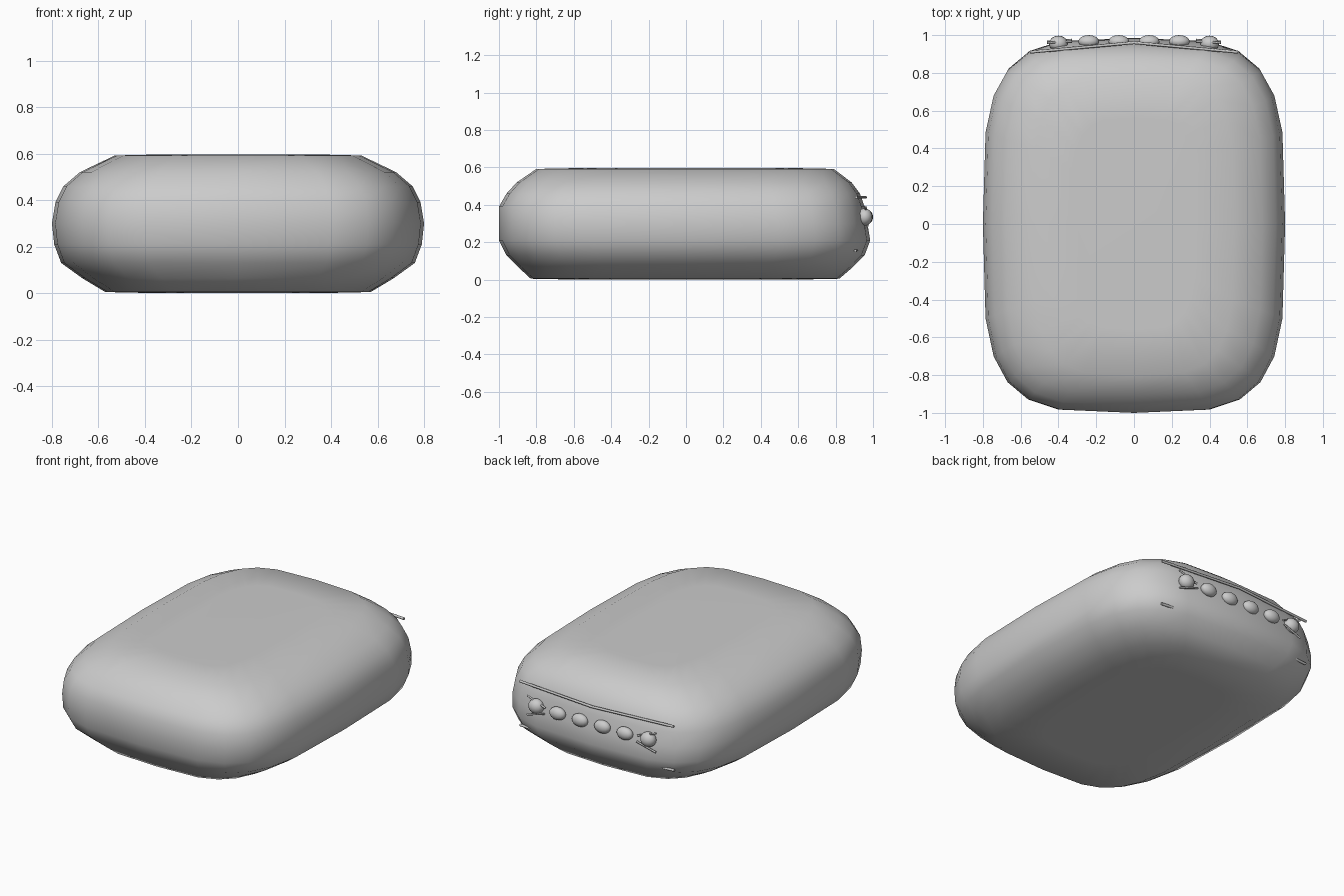
import bpy, bmesh, math
from mathutils import Vector

if "Cube" in bpy.data.objects:
    bpy.data.objects.remove(bpy.data.objects["Cube"])


def finish(name, bm):
    bmesh.ops.recalc_face_normals(bm, faces=bm.faces)
    me = bpy.data.meshes.new(name)
    bm.to_mesh(me)
    bm.free()
    for p in me.polygons:
        p.use_smooth = True
    ob = bpy.data.objects.new(name, me)
    bpy.context.collection.objects.link(ob)
    return ob


def spow(v, e):
    return math.copysign(abs(v) ** e, v)


# Cushion body: stacked rounded-rectangle rings
# (height, half width, front reach, back reach)
RINGS = [
    (0.0, 0.34, 0.58, 0.58),
    (0.005, 0.57, 0.83, 0.82),
    (0.065, 0.67, 0.895, 0.89),
    (0.13, 0.76, 0.96, 0.955),
    (0.21, 0.79, 1.0, 0.985),
    (0.30, 0.80, 1.0, 0.97),
    (0.39, 0.785, 1.0, 0.955),
    (0.46, 0.75, 0.96, 0.93),
    (0.52, 0.68, 0.905, 0.885),
    (0.592, 0.53, 0.80, 0.79),
    (0.597, 0.32, 0.56, 0.56),
]
SIDES, EXP = 24, 2 / 3.9
bm = bmesh.new()
loops = []
for z, a, front, back in RINGS:
    loop = []
    for i in range(SIDES):
        t = 2 * math.pi * i / SIDES
        s = spow(math.sin(t), EXP)
        loop.append(bm.verts.new((a * spow(math.cos(t), EXP),
                                  s * (back if s > 0 else front), z)))
    loops.append(loop)
for lo, hi in zip(loops, loops[1:]):
    for i in range(SIDES):
        j = (i + 1) % SIDES
        bm.faces.new((lo[i], lo[j], hi[j], hi[i]))
bm.faces.new(loops[0])
bm.faces.new(loops[-1])
finish("cushion_body", bm)


def rod(name, pts, r=0.008):
    cu = bpy.data.curves.new(name, 'CURVE')
    cu.dimensions = '3D'
    cu.bevel_depth = r
    cu.bevel_resolution = 1
    cu.use_fill_caps = True
    sp = cu.splines.new('POLY')
    sp.points.add(len(pts) - 1)
    for p, c in zip(sp.points, pts):
        p.co = (*c, 1)
    ob = bpy.data.objects.new(name, cu)
    bpy.context.collection.objects.link(ob)


# Piping bars above and below the bead row
rod("upper_bar", [(-0.55, 0.91, 0.44), (0, 0.96, 0.44), (0.55, 0.91, 0.44)])
rod("lower_bar", [(-0.55, 0.905, 0.155), (0, 0.955, 0.155), (0.55, 0.905, 0.155)])

# Row of beads on the back face
for i in range(6):
    x = -0.40 + 0.16 * i
    end = i in (0, 5)
    bm = bmesh.new()
    bmesh.ops.create_uvsphere(bm, u_segments=16, v_segments=10, radius=1)
    size = (0.05, 0.042, 0.046) if end else (0.055, 0.034, 0.04)
    bmesh.ops.scale(bm, vec=Vector(size), verts=bm.verts)
    bmesh.ops.translate(bm, vec=(x, 0.955 if end else 0.966, 0.335), verts=bm.verts)
    finish(f"bead_{i + 1}", bm)

# Short ties beside the end beads
for side, s in (("left", -1), ("right", 1)):
    rod(f"tie_upper_{side}", [(s * 0.33, 0.965, 0.345), (s * 0.46, 0.96, 0.39)], 0.006)
    rod(f"tie_lower_{side}", [(s * 0.33, 0.975, 0.31), (s * 0.46, 0.965, 0.27)], 0.006)
